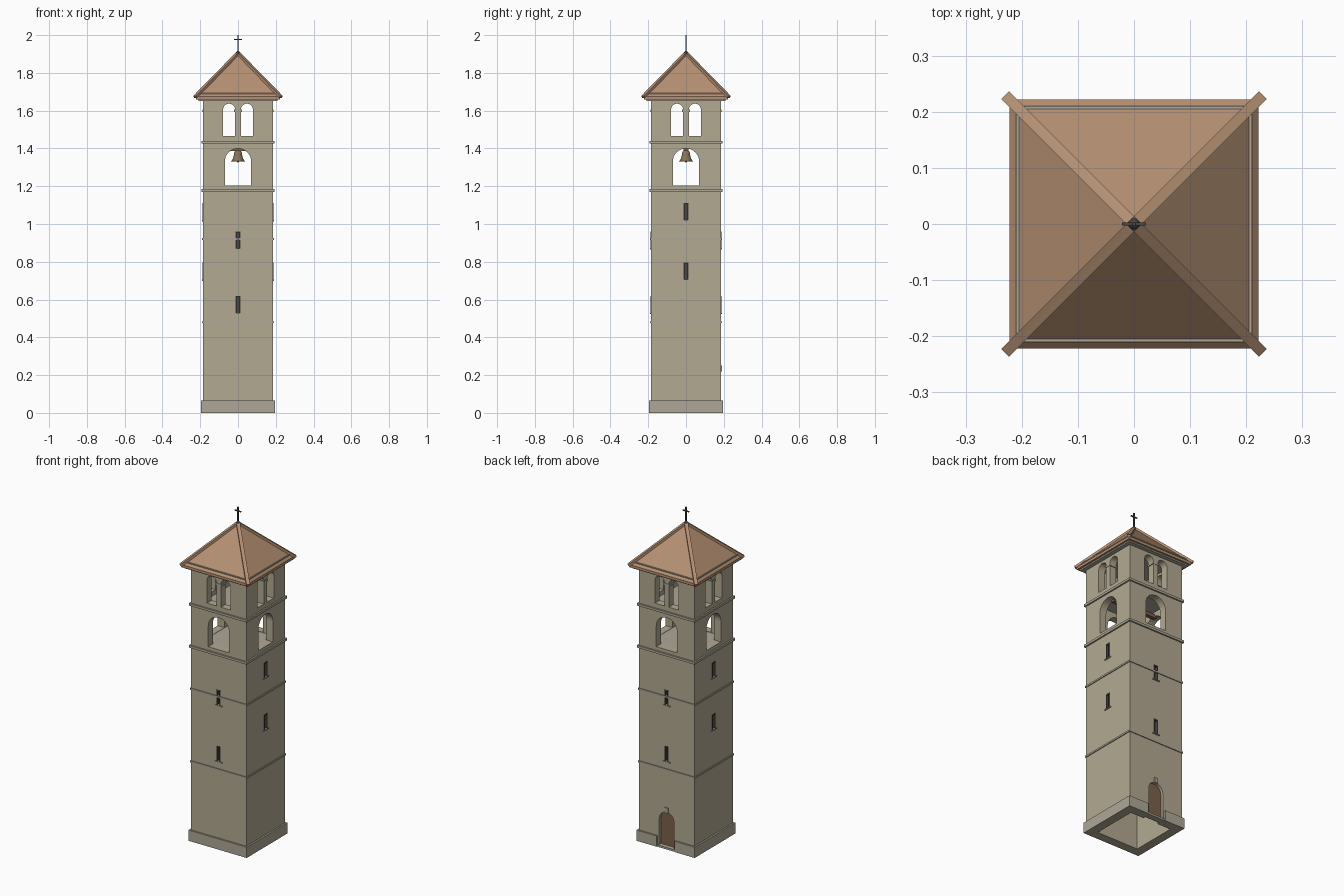
import bpy, bmesh
from math import pi, cos, sin, radians, atan2, sqrt
from mathutils import Matrix, Vector

if "Cube" in bpy.data.objects:
    bpy.data.objects.remove(bpy.data.objects["Cube"])


def material(name, rgb):
    m = bpy.data.materials.new(name)
    m.diffuse_color = (*rgb, 1)
    m.use_nodes = True
    m.node_tree.nodes["Principled BSDF"].inputs["Base Color"].default_value = m.diffuse_color
    return m


WALL = material("wall_stone", (0.45, 0.40, 0.29))
STONE = material("trim_stone", (0.42, 0.39, 0.31))
ROOF = material("roof_tile", (0.46, 0.28, 0.17))
WOOD = material("wood", (0.20, 0.12, 0.07))
DARK = material("dark", (0.07, 0.065, 0.06))
BRONZE = material("bronze", (0.25, 0.18, 0.10))


def finish(name, bm, mat, turn=0):
    bmesh.ops.recalc_face_normals(bm, faces=bm.faces)
    bm.transform(Matrix.Rotation(radians(turn), 4, 'Z'))
    me = bpy.data.meshes.new(name)
    bm.to_mesh(me)
    bm.free()
    ob = bpy.data.objects.new(name, me)
    bpy.context.collection.objects.link(ob)
    if mat:
        me.materials.append(mat)
    return ob


def box(name, x, y, z, mat, turn=0):
    """Box from (min, max) ranges, turned about the tower axis."""
    bm = bmesh.new()
    bmesh.ops.create_cube(bm, size=1)
    for v in bm.verts:
        v.co = [r[0] + (c + 0.5) * (r[1] - r[0]) for c, r in zip(v.co, (x, y, z))]
    return finish(name, bm, mat, turn)


def slab(name, half, z0, z1, mat):
    return box(name, (-half, half), (-half, half), (z0, z1), mat)


def arch(name, cx, w, z0, spring, y, mat, turn=0):
    """Round-headed prism, extruded along y."""
    pts = [(cx + w, z0)]
    pts += [(cx + w * cos(pi * i / 16), spring + w * sin(pi * i / 16)) for i in range(17)]
    pts += [(cx - w, z0)]
    bm = bmesh.new()
    f = bm.faces.new([bm.verts.new((px, y[0], pz)) for px, pz in pts])
    ext = bmesh.ops.extrude_face_region(bm, geom=[f])
    bmesh.ops.translate(bm, vec=(0, y[1] - y[0], 0),
                        verts=[g for g in ext["geom"] if isinstance(g, bmesh.types.BMVert)])
    return finish(name, bm, mat, turn)


def cut(target, cutter):
    bpy.context.view_layer.objects.active = target
    m = target.modifiers.new("cut", 'BOOLEAN')
    m.operation, m.solver, m.object = 'DIFFERENCE', 'EXACT', cutter
    bpy.ops.object.modifier_apply(modifier=m.name)
    bpy.data.objects.remove(cutter)


def lathe(name, profile, mat, steps=24):
    bm = bmesh.new()
    vs = [bm.verts.new((r, 0, z)) for r, z in profile]
    es = [bm.edges.new(p) for p in zip(vs, vs[1:])]
    bmesh.ops.spin(bm, geom=vs + es, cent=(0, 0, 0), axis=(0, 0, 1),
                   angle=2 * pi, steps=steps)
    bmesh.ops.remove_doubles(bm, verts=bm.verts, dist=1e-5)
    ob = finish(name, bm, mat)
    for p in ob.data.polygons:
        p.use_smooth = True
    return ob


H, T = 0.185, 0.045   # tower half width, wall thickness

# Hollow tower shaft with belfry arches and paired upper windows
shaft = slab("tower_shaft", H, 0, 1.665, WALL)
cut(shaft, slab("cutter", H - T, -0.1, 1.8, None))
for turn in (0, 90):
    cut(shaft, arch("cutter", 0, 0.07, 1.205, 1.33, (-0.4, 0.4), None, turn))
    for cx in (-0.047, 0.047):
        cut(shaft, arch("cutter", cx, 0.032, 1.467, 1.605, (-0.4, 0.4), None, turn))

# Base plinth, open at the back door
plinth = slab("plinth", 0.195, 0, 0.065, STONE)
cut(plinth, slab("cutter", H - 0.01, -0.1, 0.2, None))
cut(plinth, box("cutter", (-0.06, 0.06), (0.15, 0.3), (-0.1, 0.2), None))

# Back door with keystone and step
cut(shaft, arch("cutter", 0, 0.05, -0.05, 0.17, (0.1, 0.3), None))
arch("door", 0, 0.0505, 0, 0.17, (0.155, 0.168), WOOD)
box("door_keystone", (-0.012, 0.012), (0.17, 0.191), (0.218, 0.25), STONE)
box("door_step", (-0.058, 0.058), (0.16, 0.193), (0, 0.012), STONE)

# String courses
for z, half, h in ((0.48, 0.190, 0.010), (0.92, 0.190, 0.010),
                   (1.177, 0.194, 0.014), (1.432, 0.194, 0.014)):
    ring = slab("string_course", half, z - h / 2, z + h / 2, STONE)
    cut(ring, slab("cutter", H - 0.01, z - 0.1, z + 0.1, None))

# Slit windows: front and back low, sides offset
for turn in (0, 90, 180, 270):
    for z in ((0.53, 0.87) if turn % 180 == 0 else (0.705, 1.02)):
        top = z + 0.09
        cut(shaft, box("cutter", (-0.0125, 0.0125), (-0.3, -0.165), (z, top), None, turn))
        box("slit_pane", (-0.013, 0.013), (-0.168, -0.162), (z, top), DARK, turn)
        for s in (-1, 1):
            box("slit_jamb", sorted((s * 0.009, s * 0.0135)), (-0.188, -0.165),
                (z, top), DARK, turn)
        box("slit_lintel", (-0.0135, 0.0135), (-0.188, -0.165), (top - 0.005, top), DARK, turn)
        box("slit_sill", (-0.024, 0.024), (-0.191, -0.168), (z - 0.006, z), STONE, turn)

# Capitals on the piers between paired windows
for turn in (0, 90, 180, 270):
    box("pier_capital", (-0.02, 0.02), (-H - 0.002, -H + T + 0.002),
        (1.594, 1.606), STONE, turn)

# Inner floors
slab("belfry_floor", H - T + 0.005, 1.18, 1.203, STONE)
slab("upper_floor", H - T + 0.005, 1.425, 1.44, STONE)

# Bell with beam and clapper
box("bell_beam", (-0.15, 0.15), (-0.012, 0.012), (1.387, 1.408), WOOD)
lathe("bell", [(0, 1.391), (0.012, 1.390), (0.019, 1.383), (0.022, 1.365),
               (0.027, 1.345), (0.038, 1.330), (0.033, 1.330), (0.023, 1.345),
               (0.017, 1.375), (0, 1.383)], BRONZE)
lathe("bell_clapper", [(0, 1.385), (0.002, 1.383), (0.002, 1.342), (0.006, 1.337),
                       (0.005, 1.329), (0, 1.326)], DARK, 10)

# Roof: eave slab, cornice showing above the tiles, pyramid
slab("eave", 0.222, 1.660, 1.676, ROOF)
slab("cornice", 0.210, 1.652, 1.694, STONE)
bm = bmesh.new()
bmesh.ops.create_cone(bm, cap_ends=True, segments=4, radius1=0.222 * sqrt(2),
                      radius2=0, depth=0.229)
bm.transform(Matrix.Translation((0, 0, 1.676 + 0.229 / 2)) @ Matrix.Rotation(pi / 4, 4, 'Z'))
finish("roof", bm, ROOF)

# Hip ridges along the four corners
run, rise = 0.227 * sqrt(2), 0.231
length, slope = sqrt(run ** 2 + rise ** 2), atan2(rise, run)
for turn in (45, 135, 225, 315):
    bm = bmesh.new()
    bmesh.ops.create_cube(bm, size=1)
    bm.transform(Matrix.Translation((0, 0, 1.904)) @ Matrix.Rotation(slope, 4, 'Y')
                 @ Matrix.Translation((length / 2, 0, 0))
                 @ Matrix.Diagonal((length, 0.02, 0.014, 1)))
    finish("hip_ridge", bm, ROOF, turn)

# Finial and cross
lathe("finial", [(0, 1.900), (0.010, 1.904), (0.010, 1.909), (0.004, 1.916), (0, 1.917)], DARK, 12)
box("cross_post", (-0.003, 0.003), (-0.003, 0.003), (1.90, 2.0), DARK)
box("cross_arm", (-0.021, 0.021), (-0.003, 0.003), (1.973, 1.979), DARK)
